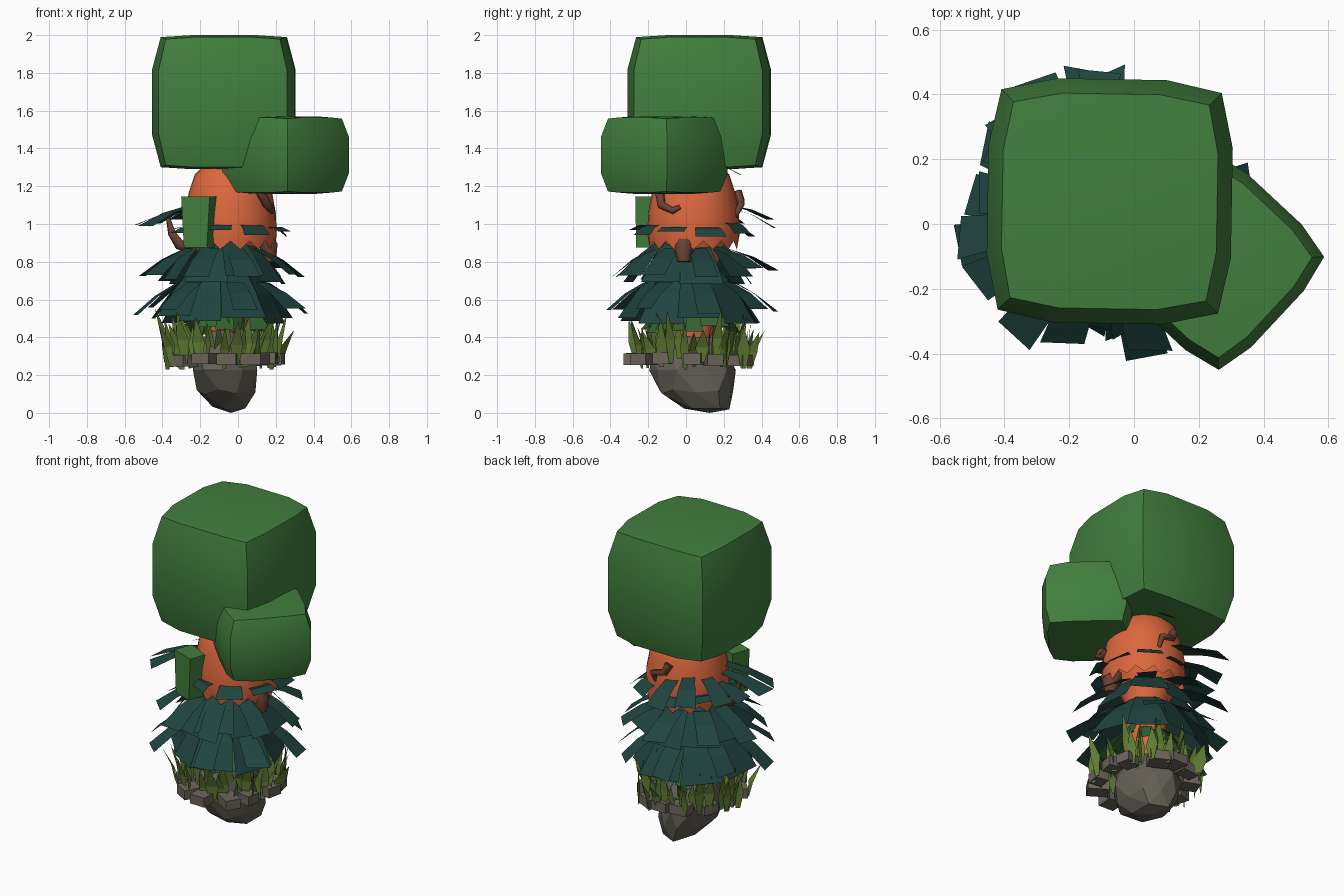
import bpy, bmesh, math, random
from mathutils import Vector, Matrix

if "Cube" in bpy.data.objects:
    bpy.data.objects.remove(bpy.data.objects["Cube"])

random.seed(7)


def mat(name, r, g, b):
    m = bpy.data.materials.new(name)
    m.diffuse_color = (r, g, b, 1)
    m.use_nodes = True
    m.node_tree.nodes["Principled BSDF"].inputs["Base Color"].default_value = m.diffuse_color
    return m


GREEN = mat("canopy green", 0.054, 0.21, 0.048)
TEAL = mat("dark teal leaf", 0.014, 0.058, 0.050)
GRASS = mat("grass green", 0.12, 0.205, 0.034)
MOSS = mat("moss green", 0.035, 0.12, 0.03)
ORANGE = mat("orange", 0.72, 0.135, 0.048)
BROWN = mat("twig brown", 0.14, 0.055, 0.03)
ROCK = mat("rock grey", 0.125, 0.115, 0.092)
SLAB = mat("slab grey", 0.15, 0.13, 0.105)


def finish(bm, name, material, smooth=None):
    me = bpy.data.meshes.new(name)
    bm.to_mesh(me)
    bm.free()
    ob = bpy.data.objects.new(name, me)
    bpy.context.collection.objects.link(ob)
    me.materials.append(material)
    if smooth:
        bpy.ops.object.select_all(action='DESELECT')
        ob.select_set(True)
        bpy.context.view_layer.objects.active = ob
        bpy.ops.object.shade_smooth_by_angle(angle=math.radians(smooth))
    return ob


def bulged_block(name, centre, half, yaw):
    """Cube with bulging sides, 3 x 3 patches per side."""
    bm = bmesh.new()
    bmesh.ops.create_cube(bm, size=2)
    bmesh.ops.subdivide_edges(bm, edges=bm.edges[:], cuts=2, use_grid_fill=True)
    for v in bm.verts:
        x, y, z = (math.copysign(0.5, c) if abs(c) < 0.9 else c for c in v.co)
        v.co = (x * max(0.8, 1.07 - 0.16 * z * z - 0.13 * y * y) * half[0],
                y * max(0.8, 1.07 - 0.16 * z * z - 0.13 * x * x) * half[1],
                z * (1.02 - 0.04 * (x * x + y * y)) * half[2])
    bm.transform(Matrix.Translation(centre) @ Matrix.Rotation(math.radians(yaw), 4, 'Z'))
    return finish(bm, name, GREEN, 38)


# Canopy blocks
bulged_block("big_canopy_block", (-0.075, 0.07, 1.645), (0.378, 0.378, 0.355), -1)
bulged_block("side_canopy_block", (0.252, -0.115, 1.365), (0.265, 0.262, 0.205), 47)

# Small leaf block on the front left
bm = bmesh.new()
bmesh.ops.create_cube(bm, size=1)
for v in bm.verts:
    v.co.x *= 0.145 + 0.03 * v.co.z
    v.co.y *= 0.12
    v.co.z *= 0.27
bm.transform(Matrix.Translation((-0.205, -0.185, 1.01)) @ Matrix.Rotation(math.radians(-20), 4, 'Z'))
finish(bm, "small_leaf_block", GREEN)


def lathe(name, centre, rings, n, material, zigzag=0.0):
    """Rings of (radius, z) from bottom to top; the lowest may zigzag."""
    bm = bmesh.new()
    loops = []
    for i, (r, z) in enumerate(rings):
        loops.append([bm.verts.new((centre[0] + r * math.cos(k * math.tau / n),
                                    centre[1] + r * math.sin(k * math.tau / n),
                                    z + (zigzag * (k % 2) if i == 0 else 0)))
                      for k in range(n)])
    for a, b in zip(loops, loops[1:]):
        for k in range(n):
            j = (k + 1) % n
            bm.faces.new((a[k], a[j], b[j], b[k]))
    bm.faces.new(loops[-1])
    return finish(bm, name, material, 40)


# Orange cap with a jagged rim, and the stem under it
lathe("orange_cap", (-0.04, 0.04),
      [(0.235, 0.865), (0.245, 0.95), (0.24, 1.06), (0.22, 1.17), (0.19, 1.26), (0.14, 1.31)],
      28, ORANGE, 0.045)
lathe("orange_stem", (-0.06, 0.04), [(0.1, 0.40), (0.12, 0.6), (0.13, 0.8), (0.2, 0.95)],
      12, ORANGE)


def leaf(bm, centre, a, base, tip, w0, w1, slant=0.0, sag=0.015):
    """Flat leaf along direction a, from base (r, z) to tip (r, z)."""
    d = Vector((math.cos(a), math.sin(a), 0))
    t = Vector((-d.y, d.x, 0))
    rows = []
    for f in (0, 0.5, 1):
        r = base[0] + (tip[0] - base[0]) * f
        z = base[1] + (tip[1] - base[1]) * f + (sag if f == 0.5 else 0)
        w = (w0 + (w1 - w0) * f) / 2
        p = Vector((centre[0], centre[1], z)) + d * r
        s = d * slant * f
        rows.append((bm.verts.new(p - t * w - s), bm.verts.new(p + t * w + s)))
    for p, q in zip(rows, rows[1:]):
        bm.faces.new((p[0], q[0], q[1], p[1]))


# Teal leaf skirts: closed drape plus stray leaves reaching out
R = random.uniform
AXIS = (-0.08, 0.02)
tiers = [  # name, count, base, tip, widths
    ("lower_leaf_skirt", 9, (0.16, 0.76), (0.34, 0.49), 0.14, 0.255),
    ("lower_stray_leaves", 8, (0.24, 0.69), (0.45, 0.53), 0.10, 0.13),
    ("middle_leaf_skirt", 9, (0.13, 0.93), (0.31, 0.70), 0.12, 0.235),
    ("middle_stray_leaves", 9, (0.20, 0.87), (0.43, 0.74), 0.10, 0.13)]
for name, n, base, tip, w0, w1 in tiers:
    bm = bmesh.new()
    for k in range(n):
        leaf(bm, AXIS, (k + R(-0.12, 0.12)) * math.tau / n + 0.2, base,
             (tip[0] + R(-0.02, 0.035), tip[1] + R(-0.02, 0.03)), w0, w1, R(-0.03, 0.03))
    finish(bm, name, TEAL)
bm = bmesh.new()
for k in range(9):
    leaf(bm, (-0.04, 0.04), k * math.tau / 9 + 0.3, (0.225, 0.99 + R(-0.02, 0.02)),
         (0.31, 0.95 + R(-0.02, 0.02)), 0.12, 0.16, R(-0.03, 0.03))
for deg in (95, 120, 150, 172, 190, 208):
    leaf(bm, (-0.07, 0.04), math.radians(deg), (0.2, 1.06 + R(-0.03, 0.04)),
         (0.44 + R(-0.03, 0.04), 1.00 + R(-0.04, 0.04)), 0.07, 0.13, R(-0.02, 0.02))
leaf(bm, (-0.04, 0.04), 1.5, (0.12, 1.30), (0.25, 1.26), 0.08, 0.1)
finish(bm, "upper_leaves", TEAL)


def twig(name, points, radii):
    cu = bpy.data.curves.new(name, 'CURVE')
    cu.dimensions = '3D'
    cu.bevel_depth = 1.0
    cu.bevel_resolution = 1
    cu.use_fill_caps = True
    sp = cu.splines.new('POLY')
    sp.points.add(len(points) - 1)
    for p, co, r in zip(sp.points, points, radii):
        p.co = (*co, 1)
        p.radius = r
    ob = bpy.data.objects.new(name, cu)
    bpy.context.collection.objects.link(ob)
    cu.materials.append(BROWN)


# Twigs on the cap
twig("left_twig", [(-0.25, 0.0, 0.88), (-0.31, -0.02, 0.89), (-0.35, -0.02, 0.95), (-0.37, -0.01, 1.03)],
     [0.035, 0.03, 0.022, 0.012])
twig("right_twig", [(0.12, -0.14, 1.17), (0.155, -0.13, 1.10), (0.18, -0.07, 1.07), (0.18, -0.03, 1.09)],
     [0.026, 0.024, 0.018, 0.014])
twig("back_twig", [(0.03, 0.26, 1.04), (0.03, 0.29, 1.10), (-0.05, 0.29, 1.12), (-0.07, 0.27, 1.17)],
     [0.014, 0.02, 0.022, 0.026])
twig("right_stub", [(0.13, -0.01, 0.93), (0.165, -0.01, 0.88), (0.17, -0.01, 0.80)], [0.05, 0.055, 0.035])

# Rock under the tuft
bm = bmesh.new()
bmesh.ops.create_icosphere(bm, subdivisions=2, radius=1)
for v in bm.verts:
    v.co *= R(0.94, 1.04)
    drop = max(0, -v.co.z)
    v.co = (-0.075 + 0.18 * v.co.x + 0.04 * drop,
            0.025 + 0.23 * v.co.y + 0.11 * drop ** 2, 0.24 + 0.235 * v.co.z)
low = min(v.co.z for v in bm.verts)
bmesh.ops.translate(bm, verts=bm.verts[:], vec=(0, 0, -low))
bmesh.ops.dissolve_limit(bm, angle_limit=math.radians(16), verts=bm.verts[:], edges=bm.edges[:])
finish(bm, "rock", ROCK)

# Ring of stone slabs
bm = bmesh.new()
for k in range(12):
    a = k * math.tau / 12 + R(-0.12, 0.12)
    m = (Matrix.Translation((-0.06 + 0.255 * math.cos(a), 0.015 + 0.29 * math.sin(a), 0.28 + R(-0.01, 0.01)))
         @ Matrix.Rotation(a + R(-0.5, 0.5), 4, 'Z') @ Matrix.Diagonal((R(0.08, 0.13), R(0.08, 0.13), 0.06, 1)))
    bmesh.ops.create_cube(bm, size=1, matrix=m)
finish(bm, "stone_slabs", SLAB)


def blade(bm, a, r, z0, z1, lean, w, turn):
    d = Vector((math.cos(a), math.sin(a), 0))
    t = Vector((-math.sin(a + turn), math.cos(a + turn), 0)) * w / 2
    c = Vector((-0.08, 0.045, 0))
    p = [c + d * (r + lean * f * f) + Vector((0, 0, z0 + (z1 - z0) * f)) for f in (0, 0.45, 1)]
    v = [bm.verts.new(q) for q in (p[0] - t * 0.4, p[0] + t * 0.4, p[1] + t, p[2], p[1] - t)]
    bm.faces.new((v[0], v[1], v[2], v[4]))
    bm.faces.new((v[4], v[2], v[3]))


# Grass tuft: outer and inner rings
bm = bmesh.new()
for n, r0, r1 in ((36, 0.26, 0.33), (26, 0.17, 0.26)):
    for k in range(n):
        blade(bm, (k + R(-0.4, 0.4)) * math.tau / n, R(r0, r1), R(0.23, 0.29), R(0.42, 0.56),
              R(0.0, 0.08), R(0.05, 0.085), R(-1.1, 1.1))
finish(bm, "grass_blades", GRASS)

# Low mossy leaves inside the grass
bm = bmesh.new()
for k in range(16):
    leaf(bm, (-0.07, 0.04), k * math.tau / 16, (0.11, 0.60 + R(-0.04, 0.03)),
         (R(0.19, 0.27), R(0.41, 0.46)), 0.06, 0.10, R(-0.03, 0.03), 0.03)
finish(bm, "moss_leaves", MOSS)
